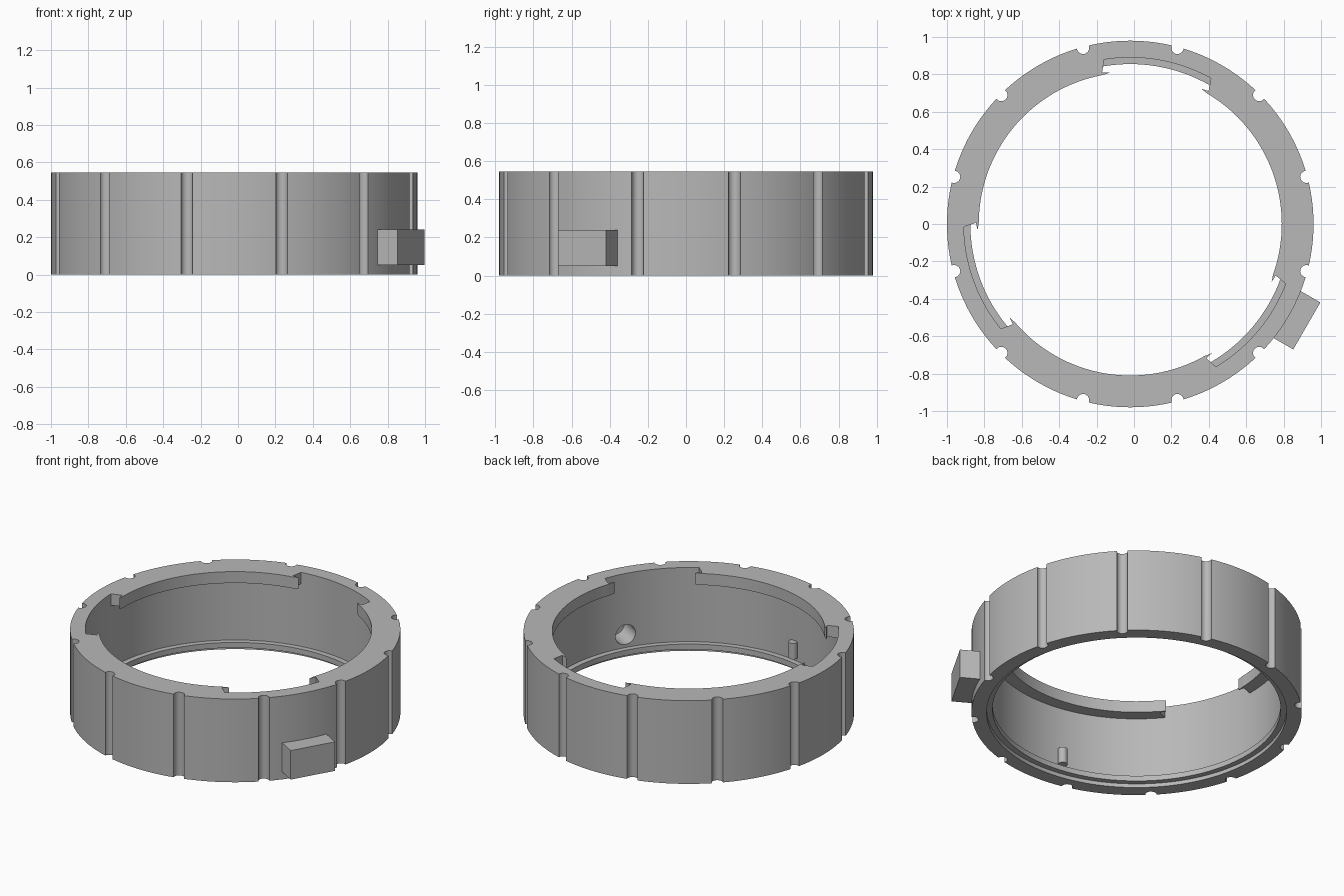
import bpy
import bmesh
from math import radians, cos, sin, pi
from mathutils import Matrix, Vector

if "Cube" in bpy.data.objects:
    bpy.data.objects.remove(bpy.data.objects["Cube"])

CX, HEIGHT, SEG = -0.02, 0.545, 144
OUTER, WALL, FLANGE, LIP = 0.98, 0.89, 0.855, 0.81
BLOCK_DIR = radians(-30)

grey = bpy.data.materials.new("plain_grey")
grey.use_nodes = True
grey.diffuse_color = (0.48, 0.48, 0.48, 1)
grey.node_tree.nodes["Principled BSDF"].inputs["Base Color"].default_value = grey.diffuse_color


def polar(r, deg):
    return Vector((CX + r * cos(radians(deg)), r * sin(radians(deg)), 0))


def finish(name, bm):
    bmesh.ops.recalc_face_normals(bm, faces=bm.faces)
    mesh = bpy.data.meshes.new(name)
    bm.to_mesh(mesh)
    bm.free()
    mesh.materials.append(grey)
    ob = bpy.data.objects.new(name, mesh)
    bpy.context.collection.objects.link(ob)
    return ob


def prism(bm, points, z0, z1):
    """Extrude a flat outline between two heights."""
    face = bm.faces.new([bm.verts.new((p.x, p.y, z0)) for p in points])
    top = bmesh.ops.extrude_face_region(bm, geom=[face])["geom"]
    bmesh.ops.translate(bm, vec=(0, 0, z1 - z0),
                        verts=[v for v in top if isinstance(v, bmesh.types.BMVert)])


def cylinder(bm, radius, depth, matrix, segments=24):
    bmesh.ops.create_cone(bm, cap_ends=True, segments=segments, radius1=radius,
                          radius2=radius, depth=depth, matrix=matrix)


def combine(target, tool, operation):
    """Apply a boolean and discard the tool."""
    tool.hide_render = True
    mod = target.modifiers.new(operation, "BOOLEAN")
    mod.operation, mod.solver, mod.object = operation, "EXACT", tool
    bpy.context.view_layer.objects.active = target
    bpy.ops.object.modifier_apply(modifier=mod.name)
    bpy.data.objects.remove(tool)


# Ring wall: lathed section with a thin flange just above the bottom
section = [(OUTER, 0), (OUTER, HEIGHT), (WALL, HEIGHT), (WALL, 0.06),
           (FLANGE, 0.06), (FLANGE, 0.025), (WALL, 0.025), (WALL, 0)]
bm = bmesh.new()
loops = [[bm.verts.new(polar(r, 360 * i / SEG) + Vector((0, 0, z))) for r, z in section]
         for i in range(SEG)]
for i in range(SEG):
    a, b = loops[i], loops[(i + 1) % SEG]
    for j in range(len(section)):
        k = (j + 1) % len(section)
        bm.faces.new((a[j], a[k], b[k], b[j]))
ring = finish("locking_ring", bm)

# Three inner lips at the top, each end carrying a small hooked tip
bm = bmesh.new()
for start in (99, 219, 339):
    end, steps = start + 82, 32
    angles = [start + 1.5 + (end - start - 3) * i / steps for i in range(steps + 1)]
    outline = [polar(WALL + 0.03, a) for a in angles]
    outline += [polar(WALL + 0.03, end), polar(WALL, end), polar(0.825, end - 1.5),
                polar(0.817, end + 1.3)]
    outline += [polar(LIP, a) for a in reversed(angles)]
    outline += [polar(0.817, start - 1.3), polar(0.825, start + 1.5),
                polar(WALL, start), polar(WALL + 0.03, start)]
    prism(bm, outline, HEIGHT - 0.075, HEIGHT)
combine(ring, finish("lips", bm), "UNION")

# Rectangular block on the outside
bm = bmesh.new()
turn = Matrix.Translation((CX, 0, 0)) @ Matrix.Rotation(BLOCK_DIR, 4, "Z")
corners = [(0.93, -0.145), (1.09, -0.145), (1.09, 0.145), (0.93, 0.145)]
prism(bm, [turn @ Vector((x, y, 0)) for x, y in corners], 0.05, 0.24)
combine(ring, finish("block", bm), "UNION")

# Small upright pin on the inner wall
bm = bmesh.new()
cylinder(bm, 0.028, 0.105, Matrix.Translation(polar(0.876, 260) + Vector((0, 0, 0.135))))
combine(ring, finish("pin", bm), "UNION")

# Twelve grip grooves around the outside
bm = bmesh.new()
for i in range(12):
    cylinder(bm, 0.033, 1, Matrix.Translation(polar(0.975, 15 + 30 * i) + Vector((0, 0, 0.3))))
combine(ring, finish("groove_cutter", bm), "DIFFERENCE")

# Blind hole from the inside into the block
bm = bmesh.new()
cylinder(bm, 0.065, 0.25,
         turn @ Matrix.Translation((0.915, 0, 0.145)) @ Matrix.Rotation(pi / 2, 4, "Y"), 32)
combine(ring, finish("hole_cutter", bm), "DIFFERENCE")

# Smooth curved walls, sharp edges
bpy.ops.object.select_all(action="DESELECT")
ring.select_set(True)
bpy.context.view_layer.objects.active = ring
bpy.ops.object.shade_smooth_by_angle(angle=radians(30))
